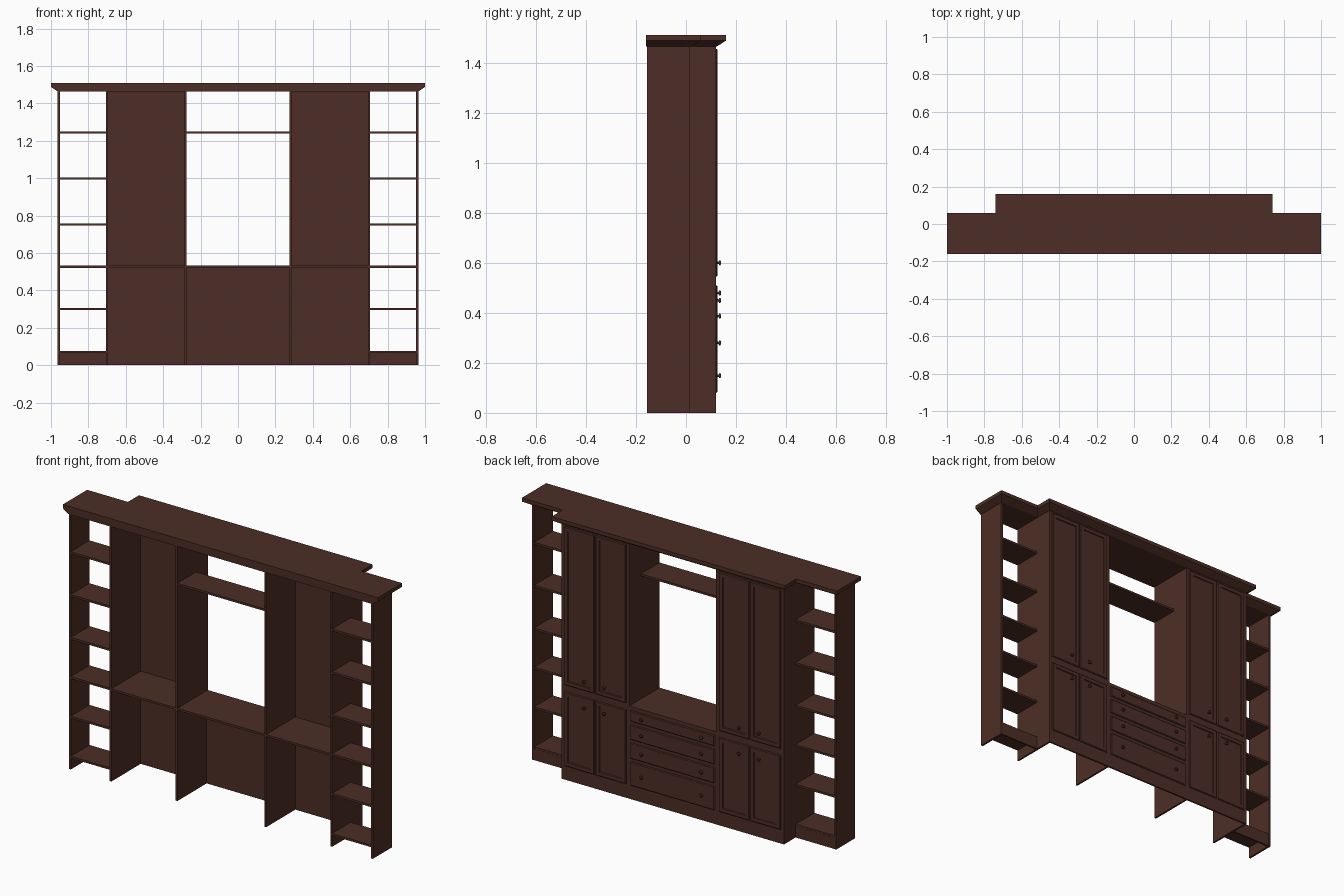
import bpy, bmesh, math

if "Cube" in bpy.data.objects:
    bpy.data.objects.remove(bpy.data.objects["Cube"])

wood = bpy.data.materials.new("dark_walnut")
wood.diffuse_color = (0.075, 0.027, 0.019, 1)
wood.use_nodes = True
wood.node_tree.nodes["Principled BSDF"].inputs["Base Color"].default_value = wood.diffuse_color


def finish(name, bm):
    bmesh.ops.recalc_face_normals(bm, faces=bm.faces)
    me = bpy.data.meshes.new(name)
    bm.to_mesh(me)
    bm.free()
    me.materials.append(wood)
    ob = bpy.data.objects.new(name, me)
    bpy.context.collection.objects.link(ob)
    return ob


def add_box(bm, x0, x1, y0, y1, z0, z1):
    v = bmesh.ops.create_cube(bm, size=1)["verts"]
    for p in v:
        p.co = ((x0, x1)[p.co.x > 0], (y0, y1)[p.co.y > 0], (z0, z1)[p.co.z > 0])
    return list({f for p in v for f in p.link_faces})


def box(name, *dims):
    bm = bmesh.new()
    add_box(bm, *dims)
    return finish(name, bm)


BACK, MID, FACE = -0.155, 0.016, 0.12
TOP = 1.466


# door or drawer slab with chamfered rim and optional recessed panel
def slab(name, x0, x1, z0, z1, panel=False):
    bm = bmesh.new()
    faces = add_box(bm, x0, x1, FACE - 0.002, FACE + 0.002, z0, z1)
    f = [max(faces, key=lambda q: q.calc_center_median().y)]
    bmesh.ops.recalc_face_normals(bm, faces=bm.faces)
    bmesh.ops.inset_region(bm, faces=f, thickness=0.006, depth=0.004)
    if panel:
        bmesh.ops.inset_region(bm, faces=f, thickness=0.028, depth=0)
        bmesh.ops.inset_region(bm, faces=f, thickness=0.004, depth=-0.005)
    finish(name, bm)


# turned knob, lathed around y
def knob(name, x, z):
    prof = [(0.005, 0.0), (0.004, 0.008), (0.010, 0.011), (0.010, 0.015), (0.006, 0.018)]
    n = 12
    bm = bmesh.new()
    rings = [[bm.verts.new((x + r * math.cos(2 * math.pi * i / n), FACE + 0.002 + h,
                            z + r * math.sin(2 * math.pi * i / n))) for i in range(n)]
             for r, h in prof]
    for a, b in zip(rings, rings[1:]):
        for i in range(n):
            j = (i + 1) % n
            bm.faces.new((a[i], a[j], b[j], b[i]))
    bm.faces.new(rings[0])
    bm.faces.new(rings[-1])
    ob = finish(name, bm)
    for p in ob.data.polygons:
        p.use_smooth = len(p.vertices) == 4


for s, side in ((-1, "left"), (1, "right")):
    def span(a, b):
        return sorted((s * a, s * b))

    # upright panels
    box(side + "_outer_panel", *span(0.953, 0.965), BACK, MID, 0, TOP)
    box(side + "_cabinet_side", *span(0.695, 0.706), BACK, FACE, 0, TOP)
    box(side + "_divider", *span(0.276, 0.287), BACK, FACE, 0, TOP)

    # open side shelves and kick board
    for i, z in enumerate((0.07, 0.30, 0.527, 0.752, 0.998, 1.244)):
        box(f"{side}_side_shelf_{i}", *span(0.706, 0.953), BACK, MID - 0.002, z - 0.006, z + 0.006)
    box(side + "_side_kick", *span(0.706, 0.953), MID - 0.012, MID - 0.001, 0, 0.065)

    # closed cabinet: middle shelf and face panel
    box(side + "_cabinet_shelf", *span(0.287, 0.695), BACK, FACE, 0.520, 0.532)
    box(side + "_cabinet_face", *span(0.287, 0.695), FACE - 0.010, FACE, 0, TOP)

    # paired doors and their knobs
    for i, (a, b, k) in enumerate(((0.295, 0.488, 0.428), (0.494, 0.687, 0.554))):
        slab(f"{side}_upper_door_{i}", *span(a, b), 0.545, 1.455, True)
        slab(f"{side}_lower_door_{i}", *span(a, b), 0.08, 0.507, True)
        knob(f"{side}_upper_knob_{i}", s * k, 0.60)
        knob(f"{side}_lower_knob_{i}", s * k, 0.45)

# central niche shelf, counter and drawer face
box("niche_shelf", -0.276, 0.276, BACK, MID - 0.002, 1.238, 1.250)
box("niche_counter", -0.276, 0.276, BACK, FACE, 0.520, 0.532)
box("drawer_face", -0.276, 0.276, FACE - 0.010, FACE, 0, 0.520)

# four drawers with two knobs each
for i, (a, b) in enumerate(((0.08, 0.217), (0.235, 0.325), (0.343, 0.430), (0.448, 0.510))):
    slab(f"drawer_{i}", -0.268, 0.268, a, b)
    for s in (-1, 1):
        knob(f"drawer_knob_{i}_{'left' if s < 0 else 'right'}", s * 0.19, (a + b) / 2)

# stepped cornice with sloped underside
bm = bmesh.new()
rings = []
for o, z in ((0, 1.464), (1, 1.488), (1, 1.51)):
    half = [(0.965 + 0.035 * o, -0.16), (0.965 + 0.035 * o, 0.02 + 0.04 * o),
            (0.705 + 0.036 * o, 0.02 + 0.04 * o), (0.705 + 0.036 * o, FACE + 0.002 + 0.038 * o)]
    pts = half + [(-x, y) for x, y in reversed(half)]
    rings.append([bm.verts.new((x, y, z)) for x, y in pts])
for a, b in zip(rings, rings[1:]):
    for i in range(8):
        j = (i + 1) % 8
        bm.faces.new((a[i], a[j], b[j], b[i]))
bm.faces.new(rings[0])
bm.faces.new(rings[-1])
finish("cornice", bm)
